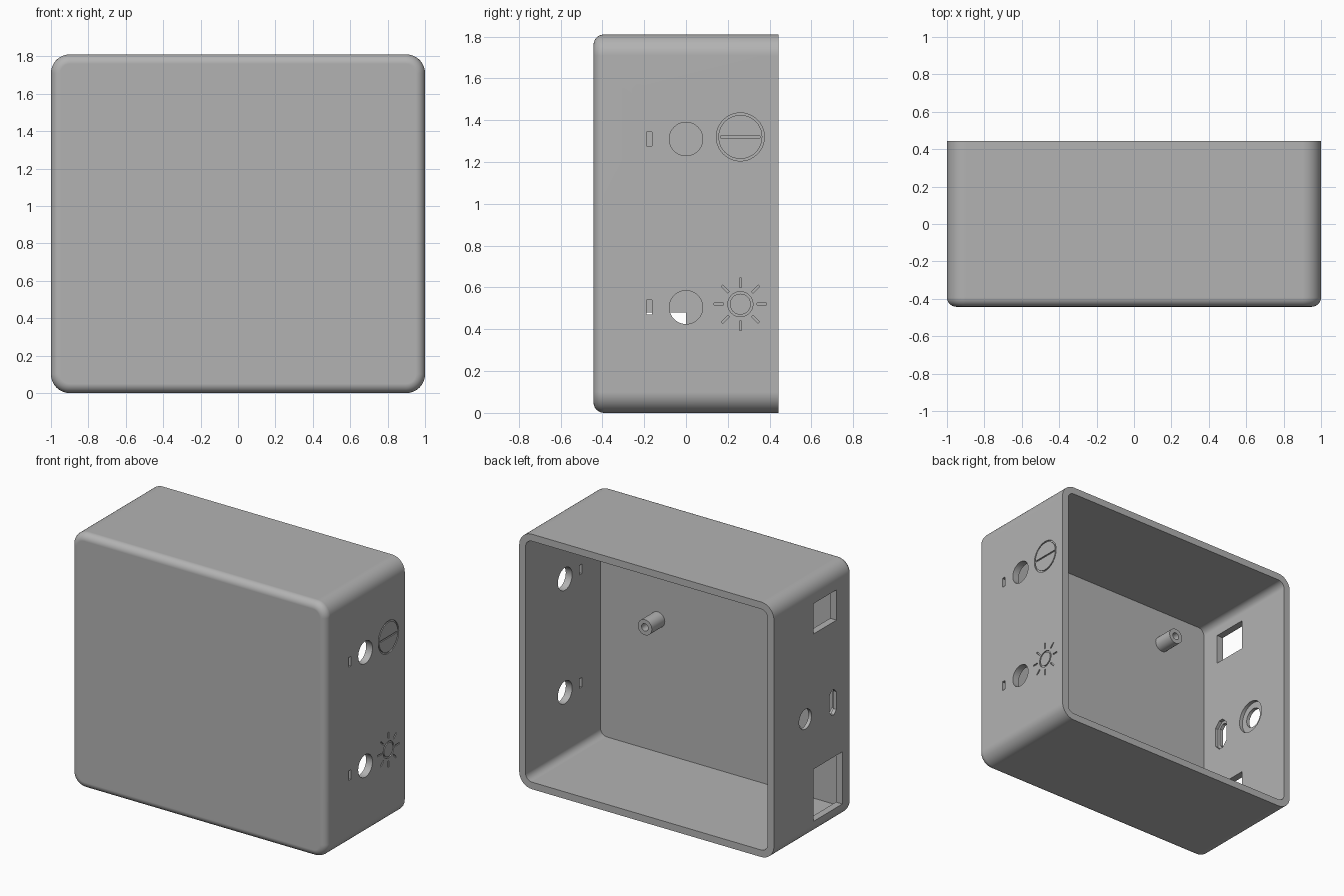
import bpy, bmesh, math
from mathutils import Matrix, Vector

if "Cube" in bpy.data.objects:
    bpy.data.objects.remove(bpy.data.objects["Cube"])

W, D, H, WALL = 2.0, 0.885, 1.81, 0.05
BACK = D / 2
INNER_FRONT = -BACK + 0.045

grey = bpy.data.materials.new("grey plastic")
grey.use_nodes = True
GREY = (0.45, 0.45, 0.45, 1)
grey.diffuse_color = GREY
grey.node_tree.nodes["Principled BSDF"].inputs["Base Color"].default_value = GREY


def make(name, bm):
    bmesh.ops.recalc_face_normals(bm, faces=bm.faces)
    mesh = bpy.data.meshes.new(name)
    bm.to_mesh(mesh)
    bm.free()
    mesh.materials.append(grey)
    obj = bpy.data.objects.new(name, mesh)
    bpy.context.collection.objects.link(obj)
    return obj


def box(bm, lo, hi):
    lo, hi = Vector(lo), Vector(hi)
    size = Matrix.Diagonal((*(hi - lo), 1))
    return bmesh.ops.create_cube(bm, size=1, matrix=Matrix.Translation((lo + hi) / 2) @ size)


def rounded_box(lo, hi, radius, segments, front_radius=0):
    """Box with rounded corners along y and an optional rounded front rim."""
    bm = bmesh.new()
    box(bm, lo, hi)
    along = [e for e in bm.edges if abs(e.verts[0].co.y - e.verts[1].co.y) > 0.1]
    bmesh.ops.bevel(bm, geom=along, offset=radius, segments=segments, profile=0.5, affect='EDGES')
    if front_radius:
        rim = [e for e in bm.edges if all(v.co.y < lo[1] + 0.001 for v in e.verts)]
        bmesh.ops.bevel(bm, geom=rim, offset=front_radius, segments=6, profile=0.5, affect='EDGES')
    return bm


def prism(bm, outline, x0, x1):
    """Extrude a (y, z) outline from x0 to x1."""
    face = bm.faces.new([bm.verts.new((x0, y, z)) for y, z in outline])
    new = bmesh.ops.extrude_face_region(bm, geom=[face])["geom"]
    bmesh.ops.translate(bm, vec=(x1 - x0, 0, 0), verts=[v for v in new if isinstance(v, bmesh.types.BMVert)])


def circle(y, z, r, n=40):
    return [(y + r * math.cos(i * math.tau / n), z + r * math.sin(i * math.tau / n)) for i in range(n)]


def octagon(y, z, half_w, half_h):
    c = half_w * 0.7
    corner = [(half_w, half_h - c), (half_w - c, half_h)]
    pts = corner + [(-a, b) for a, b in reversed(corner)]
    pts += [(-a, -b) for a, b in pts]
    return [(y + a, z + b) for a, b in pts]


def apply_boolean(target, cutter, operation='DIFFERENCE'):
    mod = target.modifiers.new("cut", 'BOOLEAN')
    mod.operation, mod.solver, mod.object = operation, 'EXACT', cutter
    bpy.context.view_layer.objects.active = target
    bpy.ops.object.modifier_apply(modifier=mod.name)
    bpy.data.objects.remove(cutter)


def cut_prism(target, outline, x0, x1):
    bm = bmesh.new()
    prism(bm, outline, x0, x1)
    apply_boolean(target, make("cutter", bm))


def rectangle(y0, y1, z0, z1):
    return [(y0, z0), (y1, z0), (y1, z1), (y0, z1)]


def bar(y0, z0, y1, z1, width=0.01):
    side = Vector((z0 - z1, y1 - y0)).normalized() * width / 2
    a, b = Vector((y0, z0)), Vector((y1, z1))
    return [tuple(p) for p in (a - side, b - side, b + side, a + side)]


# Hollow case, open at the back
case = make("case", rounded_box((-W / 2, -BACK, 0), (W / 2, BACK, H), 0.1, 10, 0.05))
apply_boolean(case, make("cavity", rounded_box(
    (-W / 2 + WALL, INNER_FRONT, WALL), (W / 2 - WALL, BACK + 0.2, H - WALL), 0.05, 8)))

# Left wall: two knob holes, each with a locating slot
for z in (1.31, 0.505):
    cut_prism(case, circle(0, z, 0.08), 0.9, 1.1)
    cut_prism(case, rectangle(-0.19, -0.162, z - 0.034, z + 0.034), 0.9, 1.1)

# Left wall: thin engraved dial marks, a barred circle and a sun
GROOVE = W / 2 - 0.008
MARK_Y = 0.26


def cut_ring(y, z, r):
    bm = bmesh.new()
    prism(bm, circle(y, z, r), GROOVE, 1.05)
    ring = make("ring_cutter", bm)
    cut_prism(ring, circle(y, z, r - 0.01), 0.9, 1.1)
    apply_boolean(case, ring)


cut_ring(MARK_Y, 1.32, 0.115)
cut_prism(case, bar(MARK_Y - 0.095, 1.32, MARK_Y + 0.095, 1.32), GROOVE, 1.05)
cut_ring(MARK_Y, 0.52, 0.06)
for i in range(8):
    c, s = math.cos(i * math.tau / 8), math.sin(i * math.tau / 8)
    ray = bar(MARK_Y + 0.08 * c, 0.52 + 0.08 * s, MARK_Y + 0.125 * c, 0.52 + 0.125 * s)
    cut_prism(case, ray, GROOVE, 1.05)

# Right wall: two rectangular ports, a round socket and a chamfered slot
cut_prism(case, rectangle(-0.26, 0.0, 1.44, 1.655), -1.1, -0.9)
cut_prism(case, rectangle(-0.325, 0.0, 0.11, 0.48), -1.1, -0.9)
cut_prism(case, circle(0.09, 0.87, 0.07), -1.1, -0.9)
cut_prism(case, circle(0.09, 0.87, 0.115), -0.975, -0.9)
cut_prism(case, octagon(-0.22, 0.87, 0.038, 0.09), -1.1, -0.9)
cut_prism(case, octagon(-0.22, 0.87, 0.058, 0.11), -0.975, -0.9)

# Hollow screw posts on the inside of the front wall
posts = []
for i, (x, z) in enumerate([(0.5, 0.99), (-0.58, 1.51), (-0.58, 0.49)]):
    bm = bmesh.new()
    prism(bm, circle(0, 0, 0.055, 32), 0, 0.15)
    post = make(f"screw_post_{i + 1}", bm)
    cut_prism(post, circle(0, 0, 0.026, 24), 0.02, 0.2)
    post.data.transform(Matrix.Translation((x, INNER_FRONT - 0.005, z)) @ Matrix.Rotation(math.pi / 2, 4, 'Z'))
    posts.append(post)

# Smooth rounded surfaces, keeping edges sharp and flats flat
for obj in [case] + posts:
    bpy.ops.object.select_all(action='DESELECT')
    obj.select_set(True)
    bpy.context.view_layer.objects.active = obj
    bpy.ops.object.shade_smooth_by_angle(angle=math.radians(30))
    obj.modifiers.new("flat_faces", 'WEIGHTED_NORMAL').keep_sharp = True
